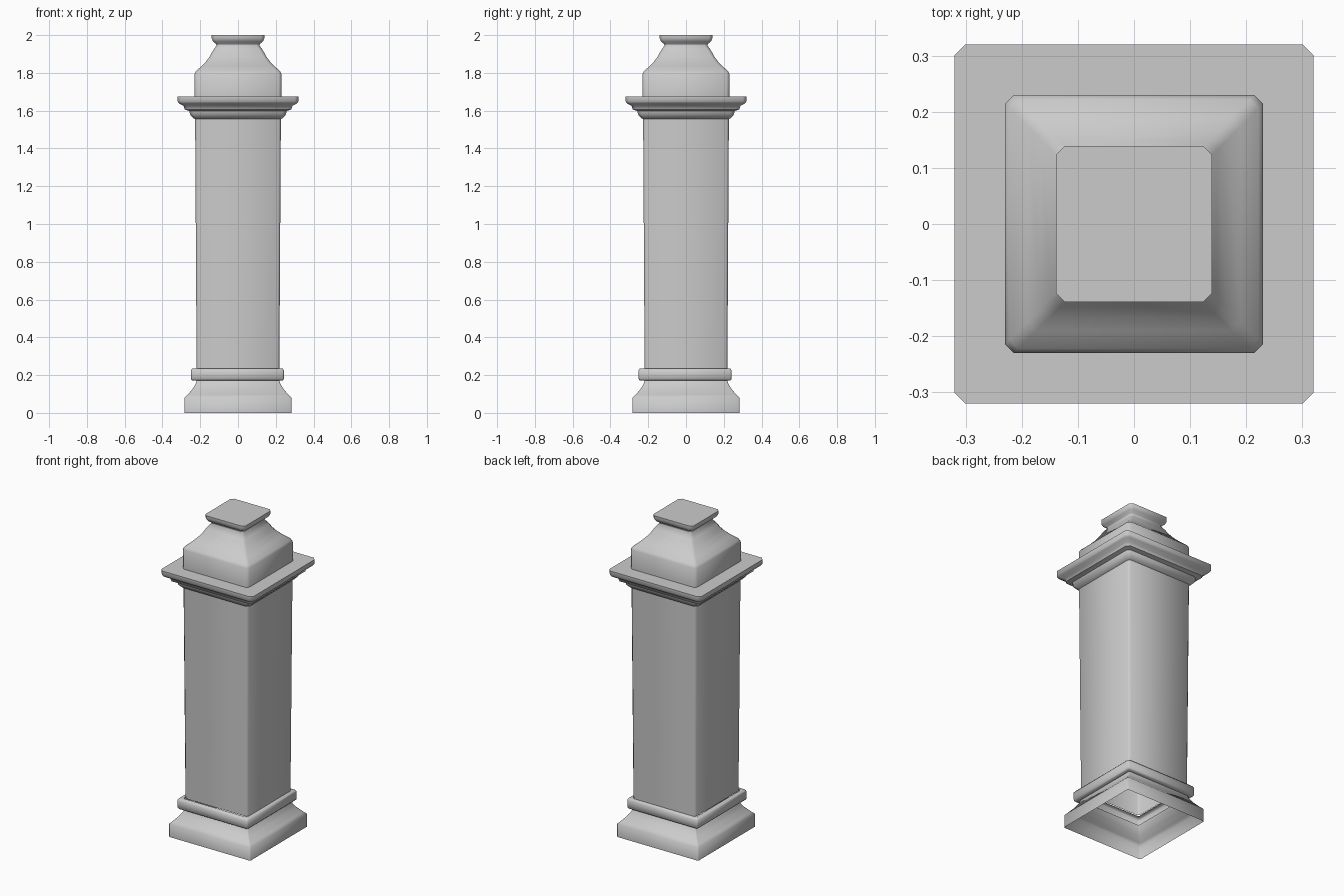
import bpy, bmesh, math

if "Cube" in bpy.data.objects:
    bpy.data.objects.remove(bpy.data.objects["Cube"])


def square_loft(name, profile, chamfer, cap_top=False):
    """Stack chamfered square rings given as (half width, height)."""
    bm = bmesh.new()
    rings = []
    for h, z in profile:
        i = h - chamfer
        pts = [(h, -i), (h, i), (i, h), (-i, h), (-h, i), (-h, -i), (-i, -h), (i, -h)]
        rings.append([bm.verts.new((x, y, z)) for x, y in pts])
    for a, b in zip(rings, rings[1:]):
        for k in range(8):
            n = (k + 1) % 8
            bm.faces.new((a[k], a[n], b[n], b[k]))
    if cap_top:
        bm.faces.new(rings[-1])
    mesh = bpy.data.meshes.new(name)
    bm.to_mesh(mesh)
    bm.free()
    mesh.shade_smooth()
    mesh.set_sharp_from_angle(angle=math.radians(50))
    obj = bpy.data.objects.new(name, mesh)
    bpy.context.collection.objects.link(obj)
    return obj


# Flared foot, open underneath
square_loft("base_foot", [
    (0.283, 0), (0.283, 0.08), (0.268, 0.095), (0.243, 0.123),
    (0.226, 0.15), (0.218, 0.172)], 0.006)

# Raised band above the foot
band = square_loft("base_band", [
    (0.218, 0.172), (0.24, 0.172), (0.246, 0.18), (0.246, 0.226),
    (0.24, 0.234), (0.219, 0.234)], 0.008)
band.location = (-0.003, -0.005, 0)

# Slightly tapered shaft
square_loft("shaft", [(0.219, 0.234), (0.227, 1.555)], 0.012)

# Stepped cornice
square_loft("cornice", [
    (0.227, 1.555), (0.236, 1.56), (0.254, 1.58), (0.257, 1.598),
    (0.282, 1.606), (0.288, 1.626), (0.312, 1.638), (0.32, 1.65),
    (0.32, 1.675), (0.23, 1.675)], 0.019)

# Bell-shaped cap with a flared flat top
square_loft("bell_cap", [
    (0.23, 1.675), (0.23, 1.795), (0.222, 1.81), (0.19, 1.838), (0.166, 1.864),
    (0.148, 1.89), (0.134, 1.916), (0.114, 1.945), (0.116, 1.953),
    (0.132, 1.966), (0.139, 1.982), (0.139, 2.0)], 0.016, cap_top=True)
